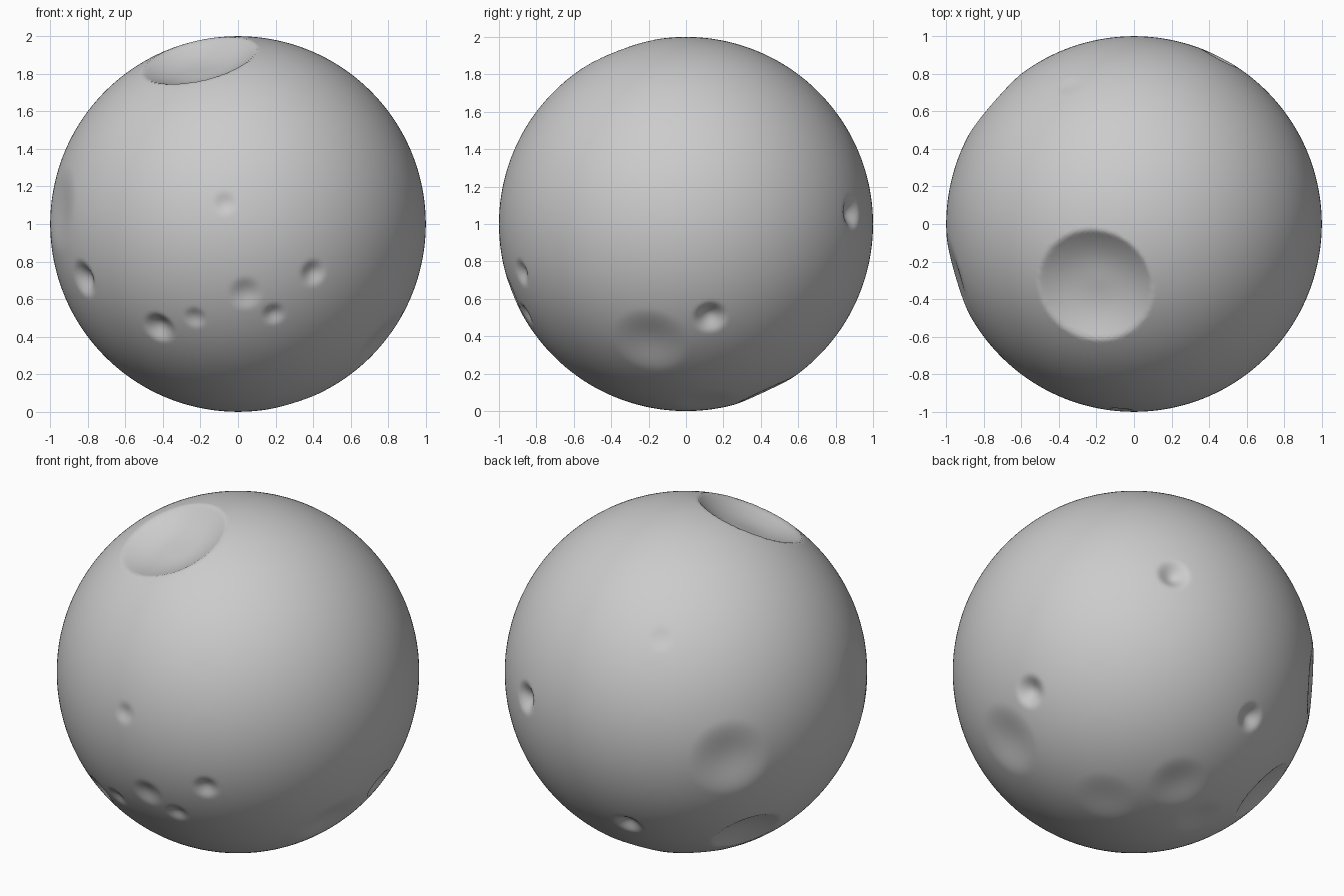
import bpy, bmesh
from mathutils import Vector

# Dents: (direction from centre, angular radius, depth, falloff power; large = bowl with crisp rim, 0 = soft)
DENTS = [
    ((-0.215, -0.34, 0.915), 0.315, 0.12, 2.6),   # main crater near the top
    # medium shallow craters
    ((-0.65, 0.34, -0.68), 0.20, 0.05, 2.0),
    ((-0.95, -0.28, 0.08), 0.24, 0.025, 0),
    ((-0.75, 0.65, -0.08), 0.24, 0.035, 0),
    ((0.75, -0.19, -0.63), 0.22, 0.03, 0),
    ((0.29, 0.10, -0.95), 0.18, 0.012, 0),
    ((-0.26, 0.24, -0.93), 0.15, 0.015, 0),
    ((0.03, 0.42, -0.90), 0.18, 0.02, 0),
    # small pits
    ((-0.07, -0.99, 0.11), 0.07, 0.015, 0),
    ((-0.82, -0.49, -0.29), 0.11, 0.045, 0),
    ((-0.42, -0.72, -0.55), 0.10, 0.04, 0),
    ((0.04, -0.93, -0.37), 0.10, 0.02, 0),
    ((0.40, -0.88, -0.26), 0.08, 0.025, 0),
    ((0.19, -0.86, -0.48), 0.07, 0.02, 0),
    ((-0.23, -0.84, -0.50), 0.07, 0.015, 0),
    ((0.46, 0.885, 0.06), 0.10, 0.045, 0),
    ((0.86, 0.13, -0.50), 0.10, 0.045, 0),
    ((-0.17, 0.80, -0.58), 0.09, 0.04, 0),
    ((-0.35, 0.74, 0.58), 0.08, 0.008, 0),
]

# Ball
bm = bmesh.new()
bmesh.ops.create_icosphere(bm, subdivisions=7, radius=1.0)
dents = [(Vector(d).normalized(), r, depth, p) for d, r, depth, p in DENTS]

# Press each dent into the surface
for v in bm.verts:
    n = v.co.normalized()
    sink = 0.0
    for d, r, depth, p in dents:
        if n.dot(d) < 0.9:
            continue
        t = n.angle(d, 0.0) / r
        if t < 1:
            sink += depth * ((1 - t ** p) if p else (1 - t * t) ** 2)
    v.co = n * (1 - sink) + Vector((0, 0, 1))

mesh = bpy.data.meshes.new("cratered_ball")
bm.to_mesh(mesh)
bm.free()
ball = bpy.data.objects.new("cratered_ball", mesh)
bpy.context.collection.objects.link(ball)
for poly in mesh.polygons:
    poly.use_smooth = True
